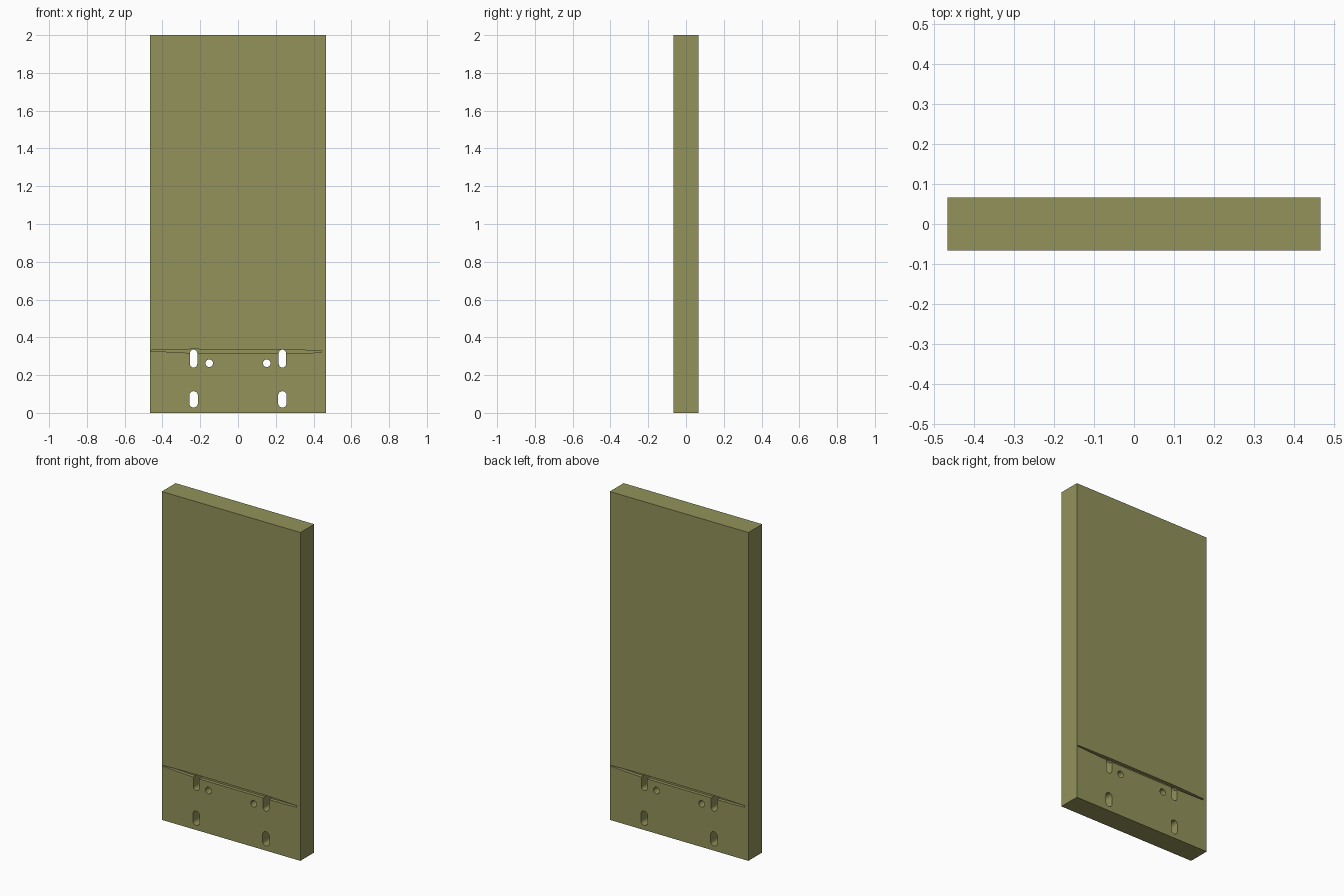
import bpy, bmesh, math

if "Cube" in bpy.data.objects:
    bpy.data.objects.remove(bpy.data.objects["Cube"])

W, D, H = 0.934, 0.133, 2.0


def prism(name, outline, y0, y1):
    """Extrude an x-z outline from y0 to y1."""
    bm = bmesh.new()
    face = bm.faces.new([bm.verts.new((x, y0, z)) for x, z in outline])
    ext = bmesh.ops.extrude_face_region(bm, geom=[face])
    moved = [v for v in ext["geom"] if isinstance(v, bmesh.types.BMVert)]
    bmesh.ops.translate(bm, verts=moved, vec=(0, y1 - y0, 0))
    bmesh.ops.recalc_face_normals(bm, faces=bm.faces)
    mesh = bpy.data.meshes.new(name)
    bm.to_mesh(mesh)
    bm.free()
    obj = bpy.data.objects.new(name, mesh)
    bpy.context.collection.objects.link(obj)
    return obj


def capsule(cx, z0, z1, r, n=10):
    """Upright slot outline; a circle when z1 - z0 equals 2r."""
    pts = []
    for cz, start in ((z1 - r, 0), (z0 + r, math.pi)):
        for i in range(n + 1):
            if z1 - z0 <= 2 * r + 1e-6 and i == n:
                continue
            a = start + math.pi * i / n
            pts.append((cx + r * math.cos(a), cz + r * math.sin(a)))
    return pts


def cut(target, cutter):
    cutter.hide_render = True
    mod = target.modifiers.new("cut", 'BOOLEAN')
    mod.operation = 'DIFFERENCE'
    mod.solver = 'EXACT'
    mod.object = cutter
    bpy.context.view_layer.objects.active = target
    bpy.ops.object.modifier_apply(modifier=mod.name)
    bpy.data.objects.remove(cutter)


# Slab
slab = prism("slab", [(-W/2, 0), (W/2, 0), (W/2, H), (-W/2, H)], -D/2, D/2)

# Mounting slots and round holes, straight through
for side in (-1, 1):
    for x, z0, z1, r in ((0.235, 0.24, 0.335, 0.0195),
                         (0.235, 0.028, 0.115, 0.0225),
                         (0.152, 0.243, 0.283, 0.02)):
        cut(slab, prism("hole_cutter", capsule(side * x, z0, z1, r), -D, D))

# Thin tapering groove on the front and back
groove = [(-0.464, 0.328), (-0.25, 0.317), (0.25, 0.316), (0.44, 0.319),
          (0.445, 0.328), (0.25, 0.336), (-0.25, 0.337), (-0.455, 0.334)]
depth = 0.02
for side in (-1, 1):
    cut(slab, prism("groove_cutter", [(-side * x, z) for x, z in groove],
                    side * (D/2 - depth), side * D))

# Olive finish
mat = bpy.data.materials.new("olive")
mat.diffuse_color = (0.29, 0.29, 0.105, 1)
mat.use_nodes = True
mat.node_tree.nodes["Principled BSDF"].inputs["Base Color"].default_value = mat.diffuse_color
slab.data.materials.clear()
slab.data.materials.append(mat)
for p in slab.data.polygons:
    p.material_index = 0
    p.use_smooth = False
